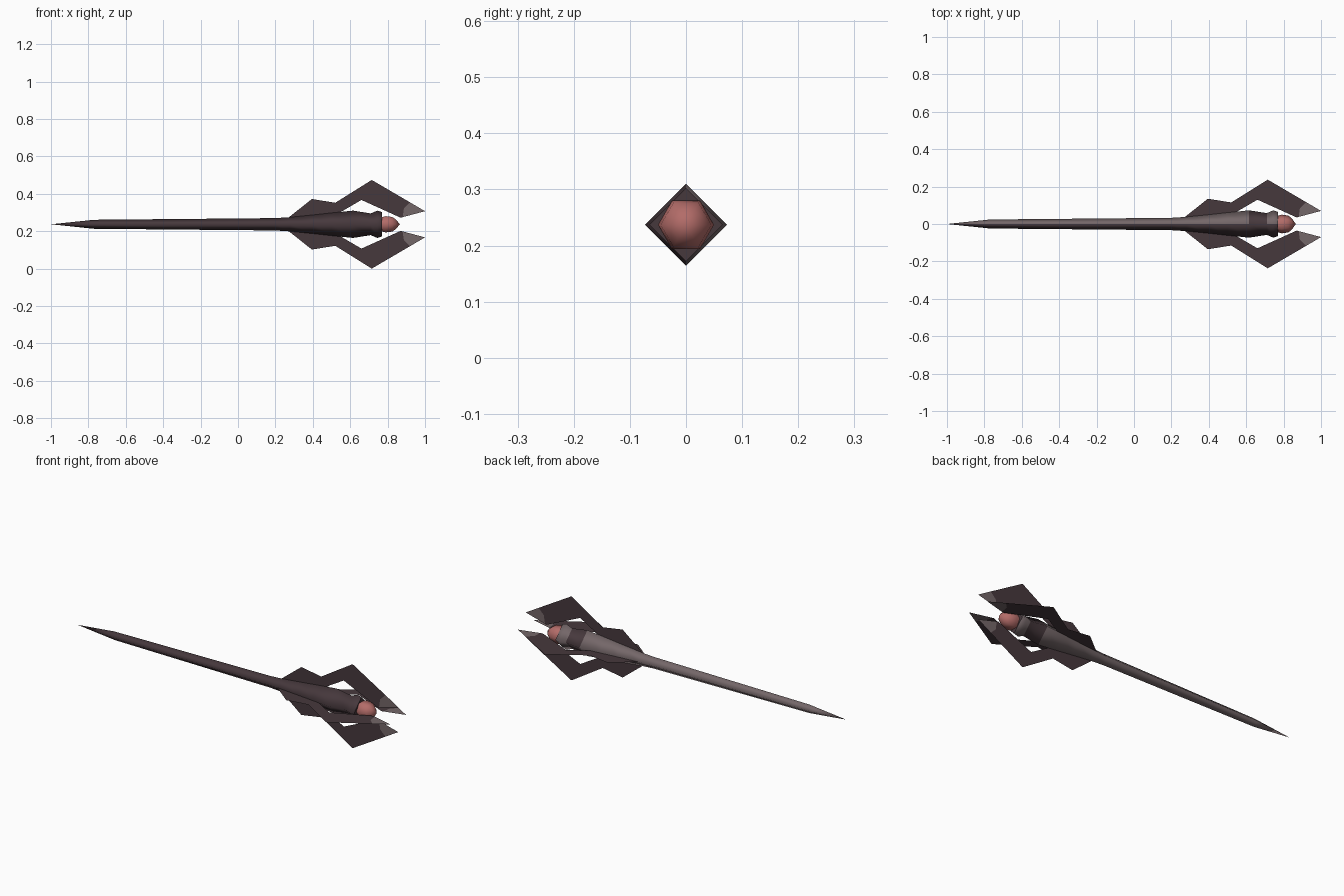
import bpy
import bmesh
from math import cos, sin, tau

AXIS_Z = 0.237

old = bpy.data.objects.get("Cube")
if old:
    bpy.data.objects.remove(old, do_unlink=True)


def make_material(name, rgb):
    mat = bpy.data.materials.new(name)
    mat.use_nodes = True
    mat.diffuse_color = (*rgb, 1)
    bsdf = mat.node_tree.nodes["Principled BSDF"]
    bsdf.inputs["Base Color"].default_value = (*rgb, 1)
    bsdf.inputs["Roughness"].default_value = 0.7
    return mat


DARK = make_material("dark plum", (0.062, 0.040, 0.046))
GREY = make_material("warm grey", (0.175, 0.135, 0.140))
ROSE = make_material("rose gem", (0.45, 0.15, 0.14))


def finish(name, bm, mats):
    mesh = bpy.data.meshes.new(name)
    bm.to_mesh(mesh)
    bm.free()
    for mat in mats:
        mesh.materials.append(mat)
    obj = bpy.data.objects.new(name, mesh)
    obj.location.z = AXIS_Z
    bpy.context.collection.objects.link(obj)
    return obj


def loft(name, profile, sides, mats, rule=None):
    """Join rings of (x, radius) along the x axis, smooth on the sides."""
    bm = bmesh.new()
    rings = []
    for x, r in profile:
        if r == 0:
            rings.append([bm.verts.new((x, 0, 0))] * sides)
        else:
            rings.append([bm.verts.new((x, r * cos(tau * i / sides), r * sin(tau * i / sides)))
                          for i in range(sides)])
    for a, b in zip(rings, rings[1:]):
        for i in range(sides):
            j = (i + 1) % sides
            corners = list(dict.fromkeys((a[i], a[j], b[j], b[i])))
            face = bm.faces.new(corners)
            face.smooth = True
            if rule:
                face.material_index = rule(face.calc_center_median())
    for ring in (rings[0], rings[-1]):
        if len(set(ring)) > 2:
            cap = bm.faces.new(ring)
            for edge in cap.edges:
                edge.smooth = False
    bmesh.ops.recalc_face_normals(bm, faces=bm.faces)
    return finish(name, bm, mats)


# Four-sided shaft and flared head; the back half is grey except for one band
def shaft_colour(c):
    return 1 if c.y > 0 and not 0.615 < c.x < 0.71 else 0


loft("shaft", [(-1, 0), (-0.77, 0.024), (0.2, 0.033), (0.28, 0.038), (0.4, 0.05),
               (0.5, 0.061), (0.615, 0.073), (0.71, 0.058), (0.745, 0.073), (0.77, 0.065)],
     4, [DARK, GREY], shaft_colour)

# Gem set into the end of the head
loft("gem", [(0.76, 0.042), (0.79, 0.05), (0.825, 0.045), (0.845, 0.029), (0.865, 0)],
     6, [ROSE])

# Four flat blades around the head with grey points
TIP_CUT = [(0.92, 0.117), (0.887, 0.085), (0.88, 0.038)]
BLADE = [(0.25, 0.02), (0.395, 0.135), (0.52, 0.115), (0.715, 0.237), *TIP_CUT,
         (0.87, 0.035), (0.66, 0.13), (0.54, 0.06), (0.5, 0.0)]
POINT = [(1.0, 0.07), *reversed(TIP_CUT)]

for label, (dy, dz) in {"upper": (0, 1), "lower": (0, -1),
                        "front": (-1, 0), "back": (1, 0)}.items():
    bm = bmesh.new()
    for index, outline in enumerate((BLADE, POINT)):
        face = bm.faces.new([bm.verts.new((x, d * dy, d * dz)) for x, d in outline])
        face.material_index = index
    bmesh.ops.remove_doubles(bm, verts=bm.verts, dist=0.0001)
    bmesh.ops.triangulate(bm, faces=bm.faces)
    finish(label + "_blade", bm, [DARK, GREY])
